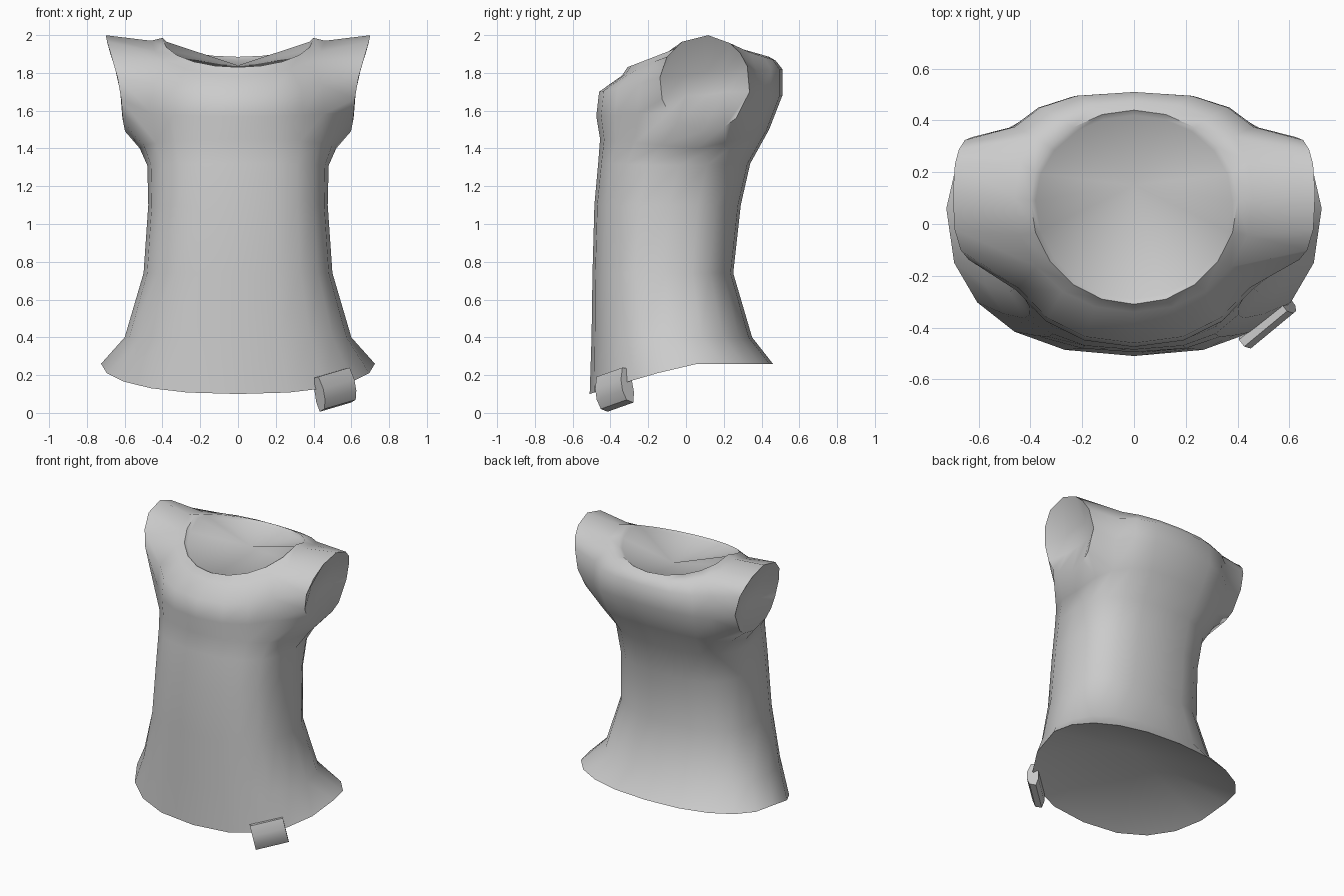
import bpy, bmesh
from math import sin, cos, pi, atan2, hypot, copysign, radians
from mathutils import Vector

if "Cube" in bpy.data.objects:
    bpy.data.objects.remove(bpy.data.objects["Cube"], do_unlink=True)

SIDES = 20

fabric = bpy.data.materials.new("plain_grey")
fabric.use_nodes = True
GREY = (0.6, 0.6, 0.6, 1)
fabric.diffuse_color = GREY
fabric.node_tree.nodes["Principled BSDF"].inputs["Base Color"].default_value = GREY


def finish(bm, name, smooth):
    bmesh.ops.recalc_face_normals(bm, faces=bm.faces)
    mesh = bpy.data.meshes.new(name)
    bm.to_mesh(mesh)
    bm.free()
    mesh.materials.append(fabric)
    obj = bpy.data.objects.new(name, mesh)
    bpy.context.collection.objects.link(obj)
    bpy.ops.object.select_all(action="DESELECT")
    obj.select_set(True)
    bpy.context.view_layer.objects.active = obj
    bpy.ops.object.shade_smooth_by_angle(angle=radians(smooth))
    return obj


def ring(bm, z_front, z_side, z_back, width, y_front, y_side, y_back, p_front, p_back):
    """Rounded cross-section with its own height and roundness at front and back."""
    verts = []
    for i in range(SIDES):
        a = 2 * pi * i / SIDES
        s, c = sin(a), cos(a)
        z_end, y_end, p = (z_front, y_front, p_front) if c > 0 else (z_back, y_back, p_back)
        x = width * copysign(abs(s) ** p, s)
        y = y_side + (y_end - y_side) * abs(c) ** p
        verts.append(bm.verts.new((x, y, z_side + (z_end - z_side) * abs(c))))
    return verts


def fan(bm, loop, centre):
    mid = bm.verts.new(centre)
    for i in range(len(loop)):
        bm.faces.new((loop[i], loop[(i + 1) % len(loop)], mid))


# Body from hem to neckline: heights, half width, depths, roundness
sections = [
    (.10, .26, .26, .725, -.51, .06, .46, .85, .9),
    (.40, .40, .40, .60, -.50, -.08, .35, .85, .85),
    (.74, .74, .74, .50, -.495, -.11, .25, .78, .78),
    (1.1, 1.1, 1.1, .475, -.485, -.09, .29, .78, .78),
    (1.32, 1.31, 1.32, .48, -.465, -.04, .34, .8, .78),
    (1.45, 1.40, 1.50, .52, -.455, .06, .44, .85, .78),
    (1.57, 1.60, 1.68, .55, -.475, .10, .51, .9, .75),
    (1.70, 1.80, 1.82, .54, -.46, .10, .51, .9, .75),
    (1.785, 1.97, 1.865, .46, -.34, .10, .475, .95, .85),
    (1.83, 1.985, 1.885, .40, -.31, .09, .44, 1, 1),
    (1.815, 1.965, 1.87, .38, -.29, .09, .42, 1, 1),
]
bm = bmesh.new()
rings = [ring(bm, *s) for s in sections]
armholes = {1: [], -1: []}
for r in range(len(rings) - 1):
    for i in range(SIDES):
        j = (i + 1) % SIDES
        face = bm.faces.new((rings[r][i], rings[r][j], rings[r + 1][j], rings[r + 1][i]))
        if 5 <= r <= 7:
            if 3 <= i <= 6:
                armholes[1].append(face)
            elif 13 <= i <= 16:
                armholes[-1].append(face)

# Closed hem and neck openings, hollowed inward
fan(bm, rings[0], (0, -.02, .42))
fan(bm, rings[-1], (0, .15, 1.84))

# Short sleeves pulled out of the sides, each with a hollowed opening
for side, faces in armholes.items():
    out = bmesh.ops.extrude_face_region(bm, geom=faces)["geom"]
    bmesh.ops.delete(bm, geom=[f for f in faces if f.is_valid], context="FACES")
    verts = [g for g in out if isinstance(g, bmesh.types.BMVert)]
    caps = {g for g in out if isinstance(g, bmesh.types.BMFace)}
    for v in verts:
        dy, dz = v.co.y - .08, v.co.z - 1.70
        a = atan2(dz, dy)
        rim = any(f not in caps for f in v.link_faces)
        k = 1 if rim else .6 * min(1, hypot(dy, dz) / .25)
        y, z = .10 + .24 * k * cos(a), 1.745 + .255 * k * sin(a)
        x = .70 - .2 * (2 - z) - .25 * max(0, abs(y - .10) - .17)
        v.co = (side * (x if rim else x - .07), y, z)
bmesh.ops.delete(bm, geom=[v for v in bm.verts if not v.link_faces], context="VERTS")
finish(bm, "sleeveless_top", 60)

# Small folded tag clipped over the hem
along = Vector((.75, .62, .22)).normalized()
outward = Vector((.64, -.77, 0)).normalized()
up = along.cross(outward).normalized()
if up.z < 0:
    up = -up
centre = Vector((.515, -.38, .123))
profile = [(-.025, -.095), (.018, -.08), (.037, -.03), (.037, .03), (.015, .095),
           (-.018, .09), (-.037, .03), (-.04, -.04)]
bm = bmesh.new()
ends = [[bm.verts.new(centre + along * e + outward * n + up * h) for n, h in profile]
        for e in (-.11, .11)]
for i in range(len(profile)):
    j = (i + 1) % len(profile)
    bm.faces.new((ends[0][i], ends[0][j], ends[1][j], ends[1][i]))
for end in ends:
    bm.faces.new(end)
finish(bm, "hem_tag", 40)
